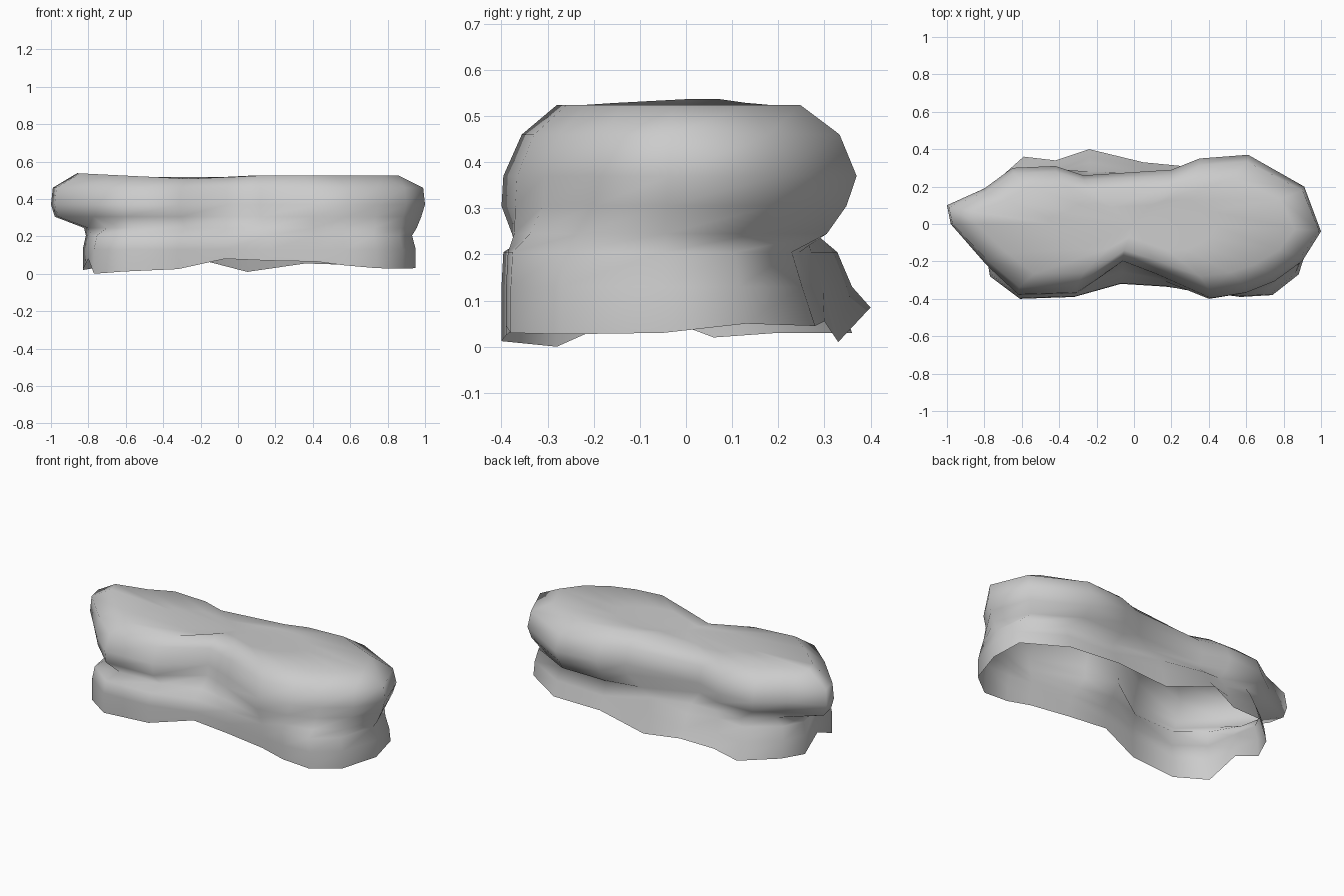
import bpy
import bmesh

# Remove the default cube only
default_cube = bpy.data.objects.get("Cube")
if default_cube:
    bpy.data.objects.remove(default_cube, do_unlink=True)

# Stone colour
stone = bpy.data.materials.new("grey stone")
stone.use_nodes = True
stone_grey = (0.6, 0.6, 0.6, 1)
stone.diffuse_color = stone_grey
stone.node_tree.nodes["Principled BSDF"].inputs["Base Color"].default_value = stone_grey

# Plan outline of the upper slab, from the left tip around the front
upper_outline = [
    (-1, .1), (-.98, 0), (-.79, -.22), (-.62, -.38), (-.31, -.37),
    (-.06, -.2), (.12, -.27), (.41, -.4), (.6, -.37), (.75, -.31),
    (.9, -.2), (1, -.04), (.91, .2), (.61, .37), (.35, .35),
    (.2, .29), (-.27, .26), (-.42, .31), (-.65, .3), (-.8, .19),
]

# Plan outline of the lower slab, with the height of its bottom rim
lower_outline = [
    (-.83, .06, .02), (-.8, -.1, .08), (-.77, -.28, 0), (-.61, -.4, .012),
    (-.32, -.39, .025), (-.07, -.32, .08), (.17, -.335, .07), (.42, -.37, .065),
    (.57, -.39, .045), (.74, -.38, .03), (.88, -.27, .027), (.95, -.05, .03),
    (.92, .13, .05), (.68, .28, .045), (.36, .3, .055), (.05, .33, .01),
    (-.24, .4, .085), (-.42, .34, .05), (-.59, .36, .03), (-.77, .2, .03),
]


def scaled_ring(outline, scale_x, front, back, height):
    """Shrink an outline about the middle, with separate front and back depth."""
    return [(point[0] * scale_x, point[1] * (front if point[1] < 0 else back), height)
            for point in outline]


def waist_ring(height):
    """Seam between slabs: a deep groove on the left, shallow on the right."""
    ring = []
    for upper, lower in zip(upper_outline, lower_outline):
        x = (upper[0] + lower[0]) / 2
        y = (upper[1] + lower[1]) / 2
        if x > -.15 and y < 0:
            pinch = .98
        elif x > .3:
            pinch = .94
        else:
            pinch = .85
        ring.append((x * max(pinch, .9), y * pinch, height))
    return ring


def top_ring(scale_x, front, back):
    """Top edge, sagging left of the middle and rising to the left end."""
    ring = []
    for x, y, height in scaled_ring(upper_outline, scale_x, front, back, .524):
        if x < 0:
            sag = min(-x / .15, 1)
            height += -.022 * sag + max(-x - .15, 0) * .05
        ring.append((x, y, height))
    return ring


def loft(rings, top_centre, name):
    """Bridge matching rings into a shell, open below and closed on top."""
    mesh = bmesh.new()
    levels = [[mesh.verts.new(point) for point in ring] for ring in rings]
    count = len(levels[0])
    for below, above in zip(levels, levels[1:]):
        for i in range(count):
            j = (i + 1) % count
            mesh.faces.new((below[i], below[j], above[j], above[i]))
    top = levels[-1]
    middle = mesh.verts.new(top_centre)
    for i in range(count):
        mesh.faces.new((top[i], top[(i + 1) % count], middle))
    for face in mesh.faces:
        face.smooth = True
    data = bpy.data.meshes.new(name)
    mesh.to_mesh(data)
    mesh.free()
    data.materials.append(stone)
    rock = bpy.data.objects.new(name, data)
    bpy.context.collection.objects.link(rock)
    return rock


# Lower slab rising from its uneven rim, seam, then the rounded upper slab
rings = [
    lower_outline,
    scaled_ring(lower_outline, 1, 1, .9, .13),
    scaled_ring(lower_outline, .98, .99, .82, .205),
    waist_ring(.245),
    scaled_ring(upper_outline, .98, 1, .94, .305),
    scaled_ring(upper_outline, 1, .99, 1, .37),
    scaled_ring(upper_outline, .99, .89, .9, .46),
    top_ring(.86, .7, .67),
    top_ring(.45, .36, .35),
]
layered_rock = loft(rings, (0, 0, .518), "layered_rock")
